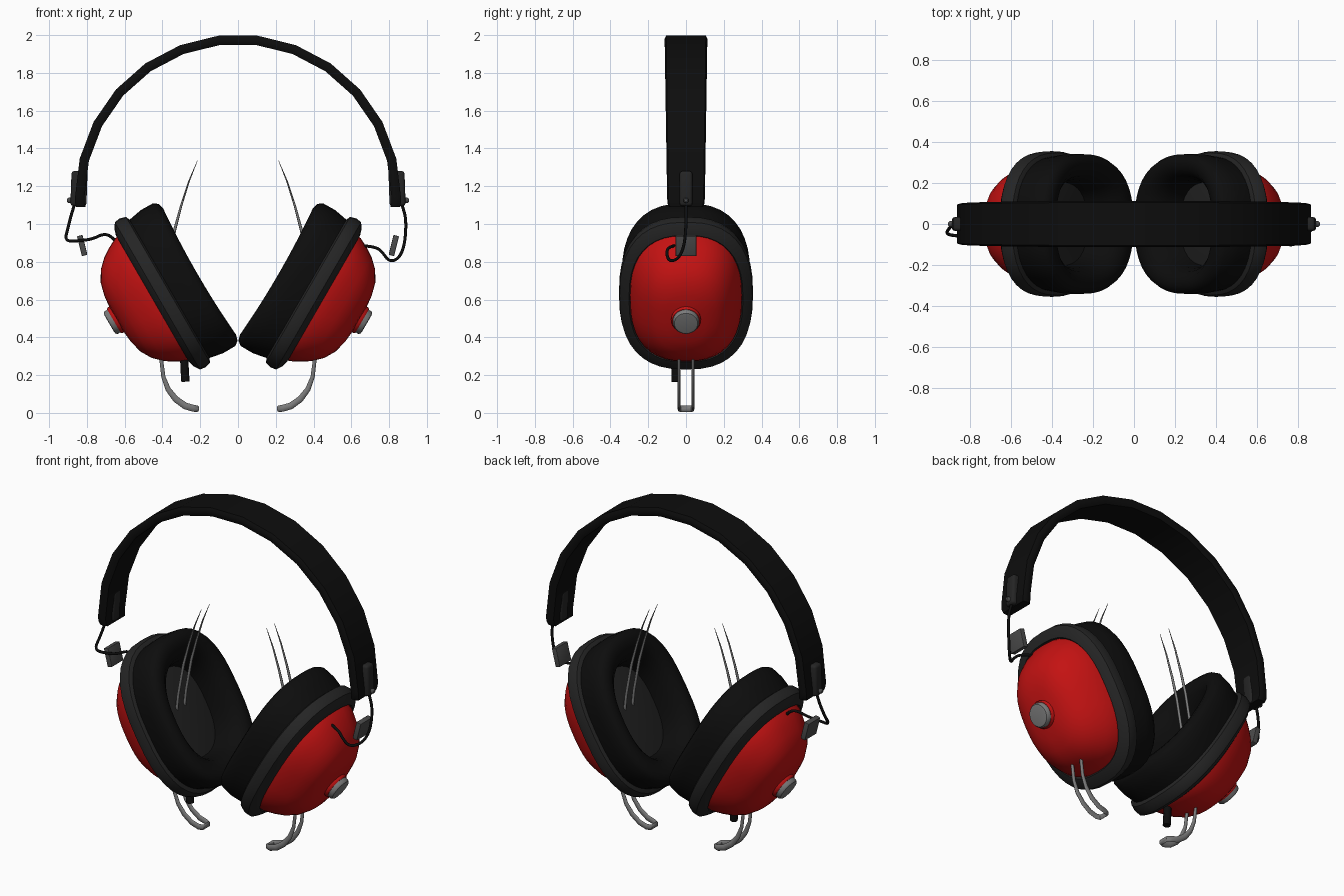
import bpy, bmesh, math
from mathutils import Vector, Matrix

if "Cube" in bpy.data.objects:
    bpy.data.objects.remove(bpy.data.objects["Cube"])


def material(name, rgb):
    m = bpy.data.materials.new(name)
    m.diffuse_color = (*rgb, 1)
    m.use_nodes = True
    m.node_tree.nodes["Principled BSDF"].inputs["Base Color"].default_value = m.diffuse_color
    return m


BLACK = material("black", (0.004, 0.004, 0.004))
CHARCOAL = material("charcoal", (0.018, 0.018, 0.018))
DARK = material("dark_grey", (0.07, 0.07, 0.07))
METAL = material("metal", (0.2, 0.2, 0.2))
RED = material("red", (0.55, 0.006, 0.006))


def finish(name, bm, mat, mirror=True, angle=40):
    bmesh.ops.recalc_face_normals(bm, faces=bm.faces[:])
    me = bpy.data.meshes.new(name)
    bm.to_mesh(me)
    bm.free()
    me.materials.append(mat)
    ob = bpy.data.objects.new(name, me)
    bpy.context.collection.objects.link(ob)
    bpy.ops.object.select_all(action='DESELECT')
    ob.select_set(True)
    bpy.context.view_layer.objects.active = ob
    bpy.ops.object.shade_smooth_by_angle(angle=math.radians(angle))
    if mirror:
        ob.modifiers.new("mirror", 'MIRROR').use_mirror_merge = False
    return ob


def loft(name, rings, mat, mirror=True, angle=40):
    """Skin closed rings of points and cap both ends."""
    bm = bmesh.new()
    loops = [[bm.verts.new(p) for p in r] for r in rings]
    n = len(loops[0])
    for a, b in zip(loops, loops[1:]):
        for i in range(n):
            j = (i + 1) % n
            bm.faces.new((a[i], a[j], b[j], b[i]))
    bm.faces.new(loops[0])
    bm.faces.new(loops[-1])
    return finish(name, bm, mat, mirror, angle)


def box(name, centre, size, tilt, bevel, mat):
    bm = bmesh.new()
    bmesh.ops.create_cube(bm, size=1)
    bm.transform(Matrix.Diagonal((*size, 1)))
    bmesh.ops.bevel(bm, geom=bm.edges[:], offset=bevel, segments=3, affect='EDGES', profile=0.5)
    bm.transform(Matrix.Translation(centre) @ Matrix.Rotation(math.radians(tilt), 4, 'Y'))
    return finish(name, bm, mat)


def cable(name, pts, r, mat):
    cu = bpy.data.curves.new(name, 'CURVE')
    cu.dimensions = '3D'
    cu.bevel_depth, cu.bevel_resolution, cu.use_fill_caps = r, 2, True
    sp = cu.splines.new('NURBS')
    sp.points.add(len(pts) - 1)
    for p, co in zip(sp.points, pts):
        p.co = (*co, 1)
    sp.order_u, sp.use_endpoint_u, sp.resolution_u = 3, True, 5
    cu.materials.append(mat)
    bpy.context.collection.objects.link(bpy.data.objects.new(name, cu))


# Ear cup frame: OUT points outward along the cup axis, UP along its height
TILT = math.radians(30)
OUT = Vector((math.cos(TILT), 0, -math.sin(TILT)))
UP = Vector((math.sin(TILT), 0, math.cos(TILT)))


def cup_point(u, y, v):
    return OUT * u + UP * (0.75 + v) + Vector((0, y, 0))


def cup_ring(u, h, ratio=0.78, power=2.5, sag=0.0, n=40):
    pts = []
    for i in range(n):
        a = 2 * math.pi * i / n
        c, s = math.cos(a), math.sin(a)
        y = h * ratio * math.copysign(abs(c) ** (2 / power), c)
        v = h * math.copysign(abs(s) ** (2 / power), s)
        pts.append(cup_point(u - sag * (v / 0.43) ** 2, y, v))
    return pts


# Cup parts, each a profile of (position along axis, half height)
loft("cup_shell", [cup_ring(u, h) for u, h in (
    (0.05, 0.385), (0.1, 0.376), (0.15, 0.35), (0.2, 0.318), (0.25, 0.27),
    (0.285, 0.21), (0.303, 0.14), (0.311, 0.06), (0.312, 0.01))], RED)
loft("cup_rim", [cup_ring(u, h) for u, h in (
    (-0.02, 0.41), (-0.005, 0.445), (0.03, 0.455), (0.06, 0.45),
    (0.08, 0.42), (0.09, 0.387), (0.07, 0.37))], CHARCOAL)
loft("ear_cushion", [cup_ring(u, h, sag=g) for u, h, g in (
    (0.03, 0.41, 0), (0, 0.42, 0), (-0.09, 0.437, 0), (-0.145, 0.436, .02),
    (-0.17, 0.418, .02), (-0.182, 0.385, .02), (-0.178, 0.34, .02), (-0.15, 0.3, .02),
    (-0.1, 0.275, .01), (-0.04, 0.262, 0), (0, 0.258, 0))], BLACK)
loft("speaker_plate", [cup_ring(u, h) for u, h in ((0.01, 0.25), (-0.006, 0.25), (-0.012, 0.235))], CHARCOAL)


def knob(name, profile, mat):
    loft(name, [cup_ring(u, r, 1, 2, n=28) for u, r in profile], mat)


knob("knob_collar", ((0.28, 0.08), (0.318, 0.078), (0.326, 0.072)), RED)
knob("knob_cap", ((0.31, 0.07), (0.343, 0.069), (0.352, 0.062), (0.354, 0.05)), METAL)

# Headband: chamfered strip swept over a faceted arc with short straight ends
SEG, RAD, THICK = 13, 0.838, 0.025
path = [(-0.832, 1.09, 0.09, 180), (-0.837, 1.11, 0.098, 180)]
for i in range(SEG + 1):
    a = 180 - 180 * i / SEG
    path.append((RAD * math.cos(math.radians(a)), 1.14 + RAD * math.sin(math.radians(a)),
                 0.1 + 0.013 * math.sin(math.radians(a)), a))
path += [(0.837, 1.11, 0.098, 0), (0.832, 1.09, 0.09, 0)]
SECTION = ((-1, -.4), (-.93, -1), (.93, -1), (1, -.4), (1, .4), (.93, 1), (-.93, 1), (-1, .4))
rings = []
for x, z, w, a in path:
    c, s = math.cos(math.radians(a)), math.sin(math.radians(a))
    rings.append([(x + c * q * THICK, p * w, z + s * q * THICK) for p, q in SECTION])
loft("headband", rings, BLACK, mirror=False, angle=30)

# Headband end clamps, screws and slider blocks
box("band_clamp", (0.842, 0, 1.187), (0.085, 0.068, 0.185), -2, 0.016, CHARCOAL)
loft("clamp_screw", [[(x, r * math.cos(k * math.pi / 6), 1.125 + r * math.sin(k * math.pi / 6))
                      for k in range(12)] for x, r in ((0.87, .014), (0.898, .014), (0.905, .008))], DARK)
box("slider_block", (0.825, 0, 0.886), (0.03, 0.11, 0.108), 14, 0.003, DARK)

# Wire hanger: flattened tapering loop running through the cup (x, z, half width)
HANGER = ((.215, 1.335, .001), (.26, 1.225, .004), (.3, 1.1, .006), (.335, .97, .008),
          (.37, .78, .008), (.395, .55, .009), (.407, .35, .01), (.405, .27, .01),
          (.395, .19, .011), (.37, .125, .014), (.33, .073, .017), (.28, .037, .018),
          (.235, .024, .018), (.213, .022, .017))
half = []
for i, (x, z, w) in enumerate(HANGER):
    p, q = HANGER[max(i - 1, 0)], HANGER[min(i + 1, len(HANGER) - 1)]
    d = Vector((q[0] - p[0], 0, q[1] - p[1])).normalized()
    y = 0.037 if i < len(HANGER) - 1 else 0.028
    half.append((Vector((x, y, z)), Vector((-d.z, 0, d.x)), w))
flip = [(Vector((p.x, -p.y, p.z)), n, w) for p, n, w in reversed(half)]
loop = half + flip
rings = []
for i, (p, n, w) in enumerate(loop):
    t = (loop[min(i + 1, len(loop) - 1)][0] - loop[max(i - 1, 0)][0]).normalized()
    b = t.cross(n).normalized()
    th = min(0.008, w * 1.2)
    rings.append([p + n * w * math.cos(k * math.pi / 4) + b * th * math.sin(k * math.pi / 4)
                  for k in range(8)])
loft("wire_hanger", rings, METAL, angle=50)

# Cables from headband to cups, and the cable socket under the left cup
cable("right_cable", [(.86, 0, 1.12), (.885, 0, 1.06), (.89, 0, .98), (.88, -.01, .88), (.85, -.04, .815),
                      (.80, -.09, .80), (.765, -.105, .85), (.73, -.09, .88), (.66, -.06, .885)], .008, BLACK)
cable("left_cable", [(-.86, 0, 1.12), (-.88, 0, 1.06), (-.9, -.02, .98), (-.918, -.05, .91), (-.85, -.06, .91),
                     (-.77, -.05, .92), (-.71, -.03, .95), (-.66, -.02, .93), (-.62, -.02, .87)], .008, BLACK)
cable("cable_socket", [(-.285, -.055, .3), (-.283, -.055, .23), (-.278, -.055, .165)], .022, BLACK)
